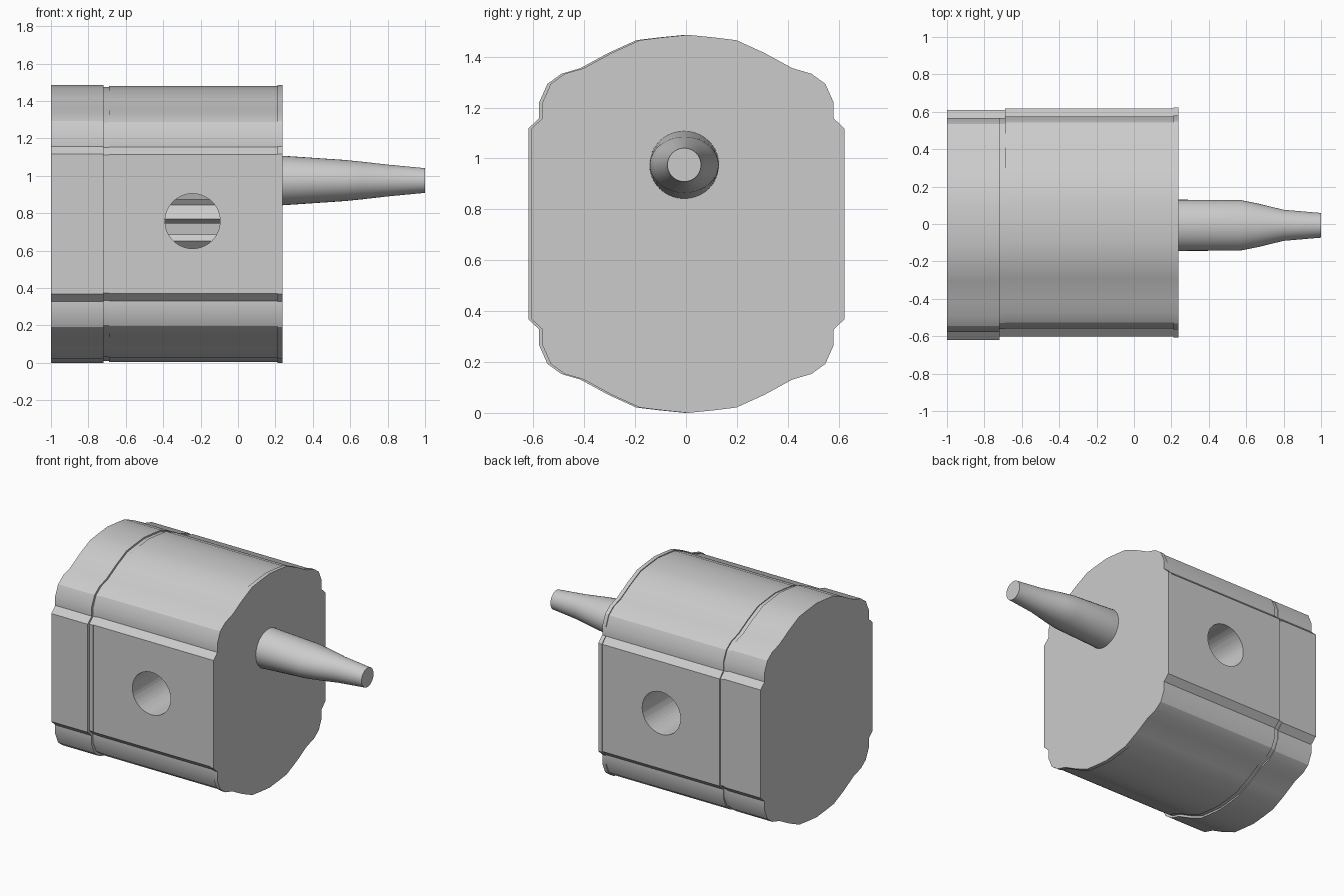
import bpy, bmesh, math

if "Cube" in bpy.data.objects:
    bpy.data.objects.remove(bpy.data.objects["Cube"])

CY, CZ = 0.0, 0.743          # centre of the housing profile
SHAFT_Y, SHAFT_Z = -0.007, 0.975
IDLER_Z = 2 * CZ - SHAFT_Z

# One quarter of the housing outline, relative to its centre (y, z)
QUARTER = [(0.615, 0.375), (0.572, 0.415), (0.572, 0.478), (0.54, 0.55), (0.485, 0.59),
           (0.41, 0.612), (0.30, 0.672), (0.19, 0.722), (0.10, 0.733)]


def outline(scale=1.0, dy=0.0):
    q = QUARTER
    pts = q + [(0, 0.743)] + [(-y, z) for y, z in reversed(q)]
    pts += [(-y, -z) for y, z in q] + [(0, -0.743)] + [(y, -z) for y, z in reversed(q)]
    return [(CY + dy + y * scale, CZ + z * scale) for y, z in pts]


def ellipse(ry, rz, n=40):
    return [(SHAFT_Y + ry * math.cos(2 * math.pi * i / n),
             SHAFT_Z + rz * math.sin(2 * math.pi * i / n)) for i in range(n)]


def gear(cz, phase, teeth=10, root=0.19, tip=0.27):
    pts = []
    step = 2 * math.pi / teeth
    for t in range(teeth):
        for f, r in ((-0.30, root), (-0.12, tip), (0.12, tip), (0.30, root)):
            a = phase + (t + f) * step
            pts.append((SHAFT_Y + r * math.cos(a), cz + r * math.sin(a)))
    return pts


def smooth(ob, angle=30):
    bpy.ops.object.select_all(action='DESELECT')
    ob.select_set(True)
    bpy.context.view_layer.objects.active = ob
    bpy.ops.object.shade_smooth_by_angle(angle=math.radians(angle))


def loft(name, sections):
    """Skin a list of (x, yz outline) sections and cap both ends."""
    bm = bmesh.new()
    rings = [[bm.verts.new((x, y, z)) for y, z in pts] for x, pts in sections]
    n = len(rings[0])
    for a, b in zip(rings, rings[1:]):
        for i in range(n):
            bm.faces.new((a[i], a[(i + 1) % n], b[(i + 1) % n], b[i]))
    bm.faces.new(rings[0])
    bm.faces.new(rings[-1])
    bmesh.ops.recalc_face_normals(bm, faces=bm.faces)
    me = bpy.data.meshes.new(name)
    bm.to_mesh(me)
    bm.free()
    ob = bpy.data.objects.new(name, me)
    bpy.context.collection.objects.link(ob)
    smooth(ob)
    return ob


def cut_cylinder(ob, radius, depth, loc, rot):
    bpy.ops.mesh.primitive_cylinder_add(vertices=48, radius=radius, depth=depth,
                                        location=loc, rotation=rot)
    cutter = bpy.context.object
    cutter.hide_render = True
    mod = ob.modifiers.new("cut", 'BOOLEAN')
    mod.operation, mod.solver, mod.object = 'DIFFERENCE', 'EXACT', cutter
    bpy.context.view_layer.objects.active = ob
    bpy.ops.object.modifier_apply(modifier=mod.name)
    bpy.data.objects.remove(cutter, do_unlink=True)


# Housing: rear cover, gasket flange, main body and front plate
loft("rear_cover", [(-1.0, outline(1, -0.005)), (-0.72, outline(1, -0.005))])
loft("gasket_flange", [(-0.72, outline(0.985, 0.003)), (-0.69, outline(0.985, 0.003))])
body = loft("pump_body", [(-0.69, outline(0.992, 0.008)), (0.21, outline(0.992, 0.008))])
loft("front_plate", [(0.21, outline(1, 0.008)), (0.237, outline(1, 0.008))])

# Gear chamber and the cross port through both sides
for z in (SHAFT_Z, IDLER_Z):
    cut_cylinder(body, 0.28, 1.2, (-0.24, SHAFT_Y, z), (0, math.pi / 2, 0))
cut_cylinder(body, 0.147, 2.0, (-0.243, 0, 0.758), (math.pi / 2, 0, 0))
smooth(body)

# Meshing gears inside the chamber
loft("drive_gear", [(-0.68, gear(SHAFT_Z, -math.pi / 2)), (0.20, gear(SHAFT_Z, -math.pi / 2))])
idle_phase = math.pi / 2 + math.pi / 10
loft("idler_gear", [(-0.68, gear(IDLER_Z, idle_phase)), (0.20, gear(IDLER_Z, idle_phase))])

# Tapered drive shaft
loft("drive_shaft", [(0.23, ellipse(0.137, 0.133)), (0.57, ellipse(0.135, 0.110)),
                     (0.66, ellipse(0.117, 0.101)), (0.80, ellipse(0.083, 0.085)),
                     (1.0, ellipse(0.066, 0.066))])
